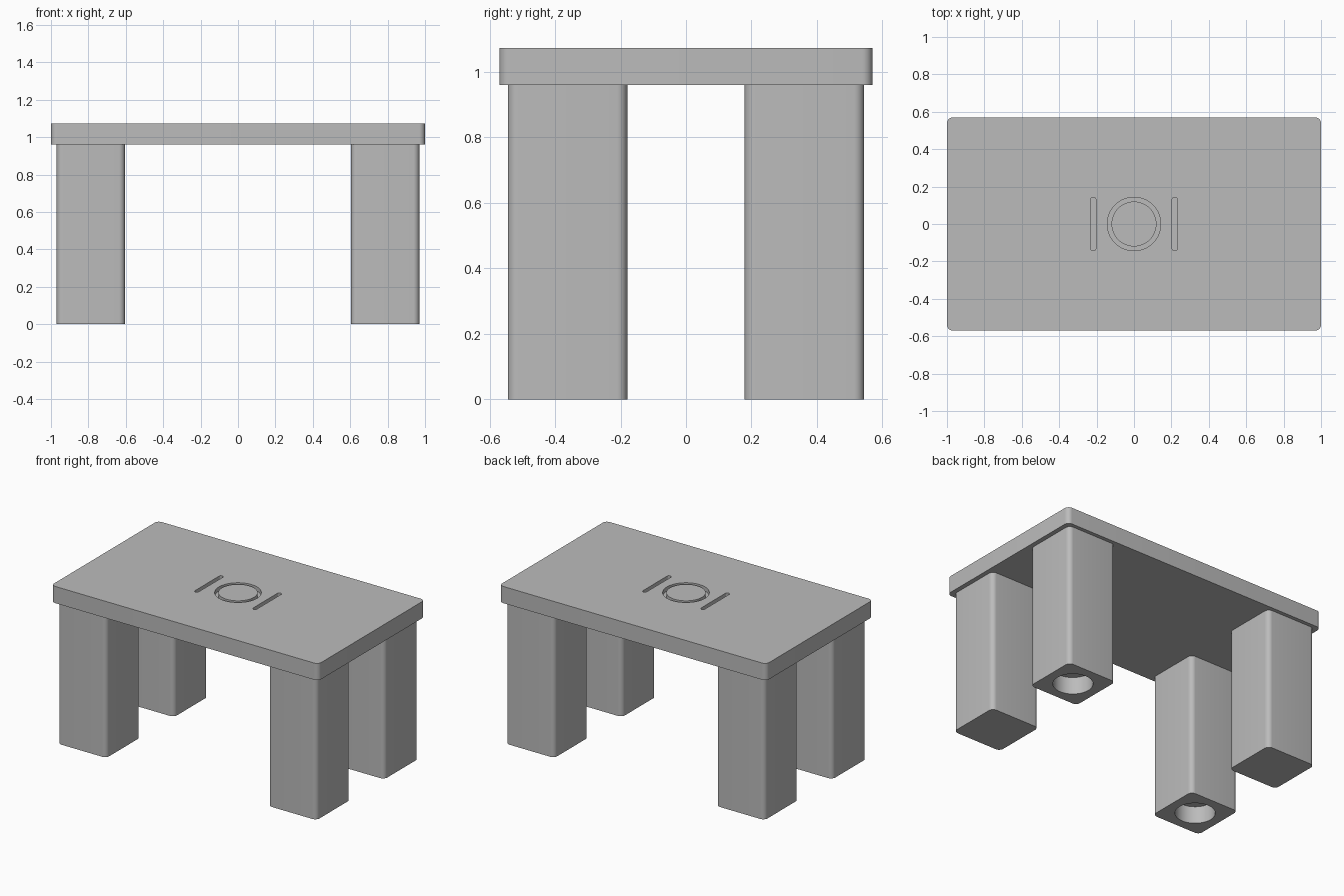
import bpy
import bmesh
from math import cos, sin, pi, radians
from mathutils import Vector

cube = bpy.data.objects.get("Cube")
if cube:
    bpy.data.objects.remove(cube, do_unlink=True)

grey = bpy.data.materials.new("plain_grey")
grey.use_nodes = True
colour = (0.5, 0.5, 0.5, 1)
grey.diffuse_color = colour
grey.node_tree.nodes["Principled BSDF"].inputs["Base Color"].default_value = colour

LEG_HEIGHT, TOP_HEIGHT = 0.96, 1.073
GROOVE_FLOOR = TOP_HEIGHT - 0.028


def prism(name, centre, size, radius, z0, z1, steps=8):
    """Upright prism with a rounded-rectangle outline; a circle if radius is half the size."""
    bm = bmesh.new()
    inner = Vector((size[0] / 2 - radius, size[1] / 2 - radius))
    outline = []
    for quarter, (sx, sy) in enumerate([(1, 1), (-1, 1), (-1, -1), (1, -1)]):
        for i in range(steps + 1):
            a = (quarter + i / steps) * pi / 2
            outline.append(bm.verts.new((centre[0] + sx * inner.x + radius * cos(a),
                                         centre[1] + sy * inner.y + radius * sin(a), z0)))
    bmesh.ops.remove_doubles(bm, verts=outline, dist=1e-5)
    base = bm.faces.new([v for v in outline if v.is_valid])
    top = bmesh.ops.extrude_face_region(bm, geom=[base])
    moved = [g for g in top["geom"] if isinstance(g, bmesh.types.BMVert)]
    bmesh.ops.translate(bm, verts=moved, vec=(0, 0, z1 - z0))
    bmesh.ops.recalc_face_normals(bm, faces=bm.faces)
    mesh = bpy.data.meshes.new(name)
    bm.to_mesh(mesh)
    bm.free()
    obj = bpy.data.objects.new(name, mesh)
    bpy.context.collection.objects.link(obj)
    mesh.materials.append(grey)
    return obj


def disc(name, centre, radius, z0, z1):
    return prism(name, centre, (2 * radius, 2 * radius), radius, z0, z1, steps=16)


def activate(obj):
    bpy.ops.object.select_all(action='DESELECT')
    obj.select_set(True)
    bpy.context.view_layer.objects.active = obj


def cut(obj, cutter):
    mod = obj.modifiers.new("cut", 'BOOLEAN')
    mod.operation = 'DIFFERENCE'
    mod.solver = 'EXACT'
    mod.object = cutter
    activate(obj)
    bpy.ops.object.modifier_apply(modifier=mod.name)
    bpy.data.objects.remove(cutter, do_unlink=True)


parts = []

# Table top with a round groove and a slot on either side
table_top = prism("table_top", (0, 0), (2, 1.14), 0.032, LEG_HEIGHT, TOP_HEIGHT)
cut(table_top, disc("groove_cutter", (0, 0), 0.143, GROOVE_FLOOR, TOP_HEIGHT + 0.1))
for side in (-1, 1):
    cut(table_top, prism("slot_cutter", (side * 0.218, 0), (0.028, 0.286), 0.014,
                         GROOVE_FLOOR, TOP_HEIGHT + 0.1))
parts.append(table_top)

# Disc left standing inside the groove
parts.append(disc("centre_disc", (0, 0), 0.12, GROOVE_FLOOR, TOP_HEIGHT))

# Four legs; one diagonal pair has a round socket in the foot
for sx, x_name in ((-1, "right"), (1, "left")):
    for sy, y_name in ((-1, "front"), (1, "back")):
        centre = (sx * 0.787, sy * 0.362)
        leg = prism(f"{y_name}_{x_name}_leg", centre, (0.365, 0.365), 0.032, 0, LEG_HEIGHT)
        if sx == sy:
            cut(leg, disc("socket_cutter", centre, 0.122, -0.1, 0.115))
        parts.append(leg)

for part in parts:
    activate(part)
    bpy.ops.object.shade_smooth_by_angle(angle=radians(30))
